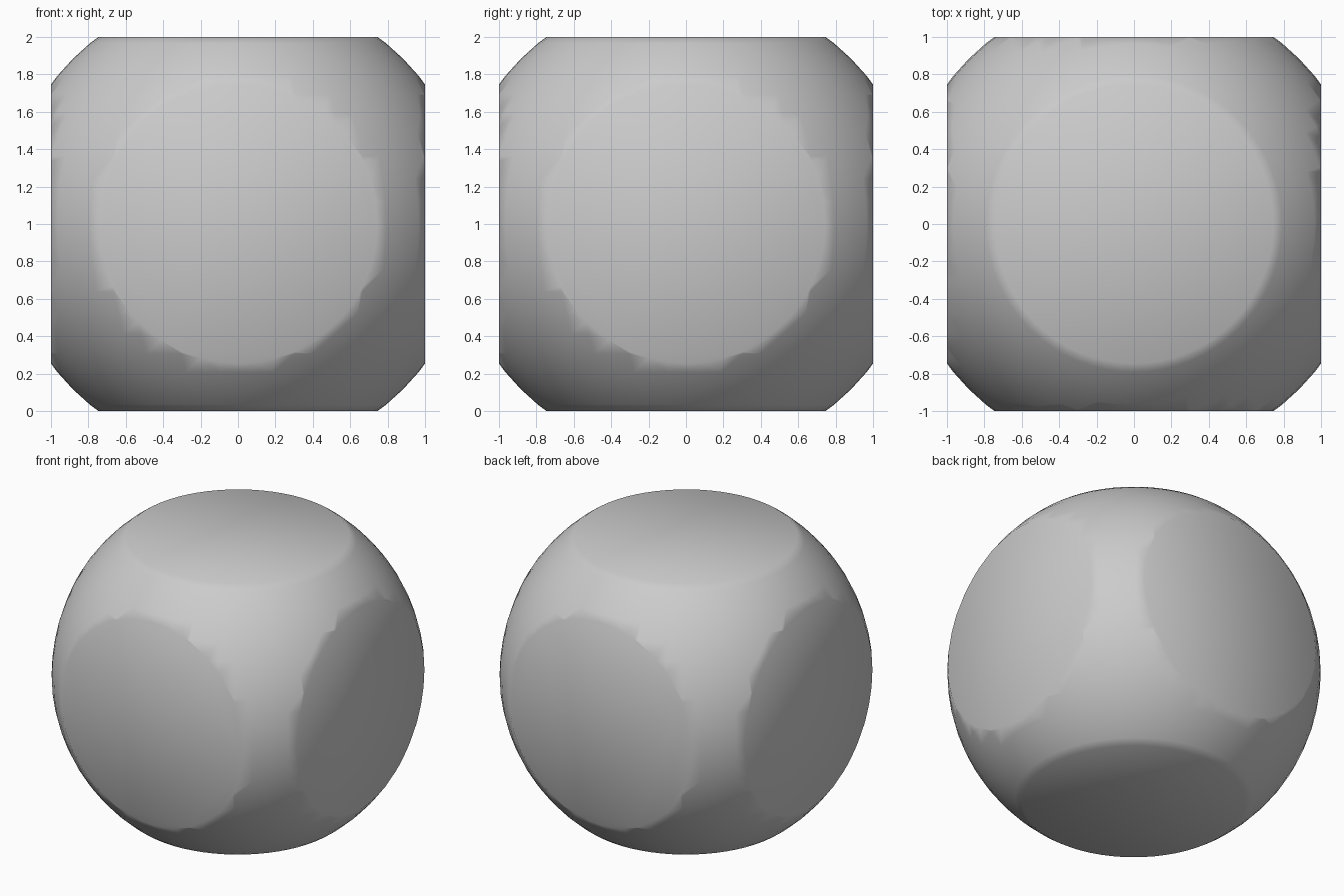
import bpy, bmesh
from mathutils import Vector

if "Cube" in bpy.data.objects:
    bpy.data.objects.remove(bpy.data.objects["Cube"])

RADIUS = 1.249   # sphere that rounds the cube's corners
HALF = 1.0       # half the width between opposite flat faces

# Sphere body
bm = bmesh.new()
bmesh.ops.create_uvsphere(bm, u_segments=64, v_segments=32, radius=RADIUS)

# Slice off six sides and cap each with a flat disc
for axis in range(3):
    for sign in (-1, 1):
        normal = Vector((0, 0, 0))
        normal[axis] = sign
        cut = bmesh.ops.bisect_plane(
            bm, geom=bm.verts[:] + bm.edges[:] + bm.faces[:], dist=1e-5,
            plane_co=normal * HALF, plane_no=normal, clear_outer=True)
        rim = [e for e in cut["geom_cut"] if isinstance(e, bmesh.types.BMEdge)]
        bmesh.ops.edgenet_fill(bm, edges=rim)

# Stand on the ground, smooth shaded all over
bmesh.ops.translate(bm, verts=bm.verts[:], vec=(0, 0, HALF))
bmesh.ops.recalc_face_normals(bm, faces=bm.faces[:])
for face in bm.faces:
    face.smooth = True

mesh = bpy.data.meshes.new("rounded_cube")
bm.to_mesh(mesh)
bm.free()
body = bpy.data.objects.new("rounded_cube", mesh)
bpy.context.collection.objects.link(body)
